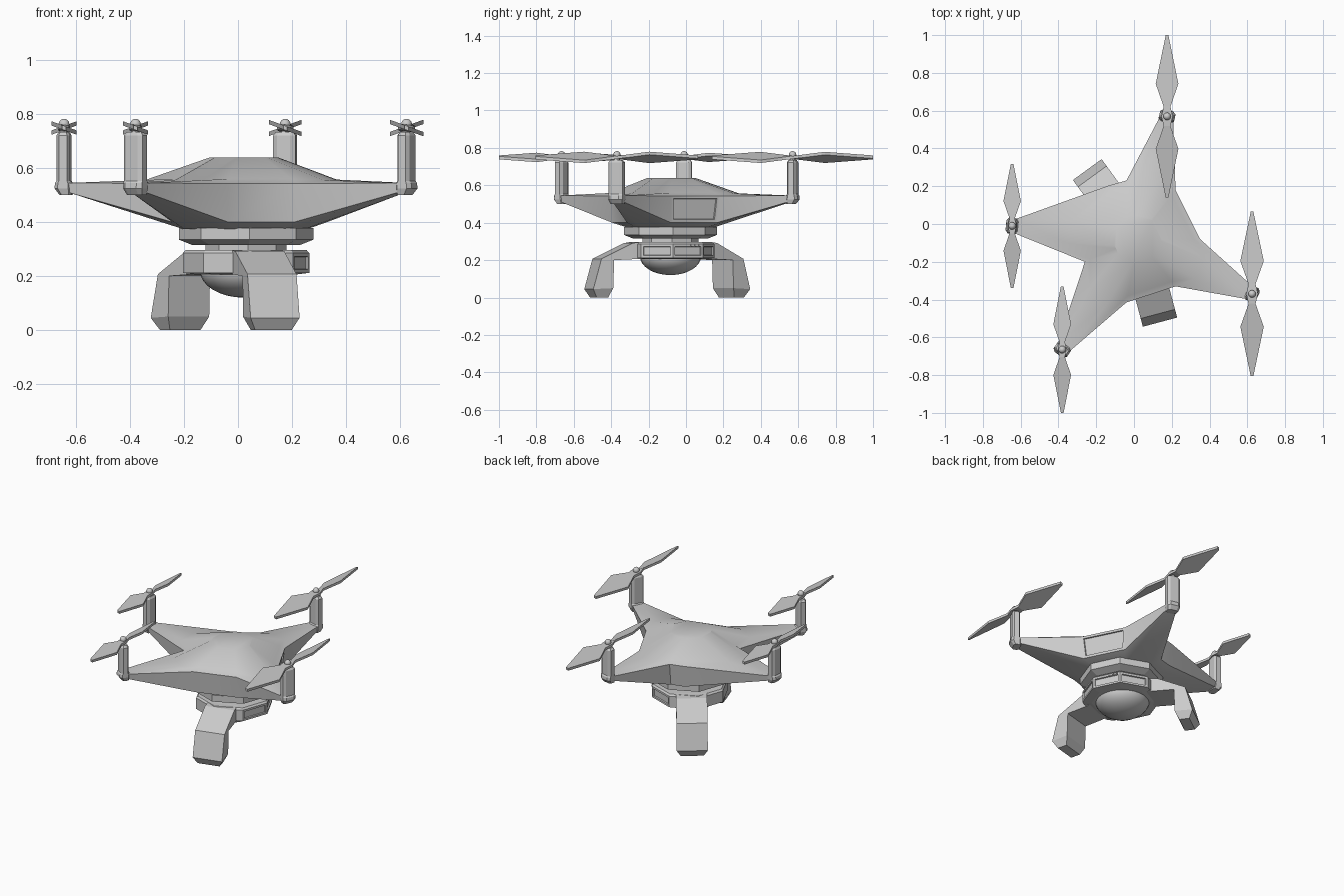
import bpy, bmesh
from math import sin, cos, tan, pi, radians, atan2, hypot
from mathutils import Vector

if "Cube" in bpy.data.objects:
    bpy.data.objects.remove(bpy.data.objects["Cube"])

CX, CY = 0.02, -0.08          # hull centre
GX, GY = 0.03, -0.083         # gimbal centre


def loft(name, rings, insets=(), smooth=None, inset=(0.018, -0.008)):
    """Skin a stack of equal-length rings, cap both ends, recess chosen panels."""
    bm = bmesh.new()
    vs = [[bm.verts.new(p) for p in ring] for ring in rings]
    n = len(rings[0])
    walls = {}
    for k in range(len(vs) - 1):
        for i in range(n):
            j = (i + 1) % n
            walls[k, i] = bm.faces.new((vs[k][i], vs[k][j], vs[k + 1][j], vs[k + 1][i]))
    bm.faces.new(vs[0][::-1])
    bm.faces.new(vs[-1])
    bmesh.ops.recalc_face_normals(bm, faces=bm.faces)
    for key in insets:
        bmesh.ops.inset_individual(bm, faces=[walls[key]], thickness=inset[0], depth=0)
        bmesh.ops.inset_individual(bm, faces=[walls[key]], thickness=0.003, depth=inset[1])
    me = bpy.data.meshes.new(name)
    bm.to_mesh(me)
    bm.free()
    ob = bpy.data.objects.new(name, me)
    bpy.context.collection.objects.link(ob)
    if smooth:
        finish(ob, smooth)
    return ob


def finish(ob, angle):
    bpy.ops.object.select_all(action='DESELECT')
    ob.select_set(True)
    bpy.context.view_layer.objects.active = ob
    bpy.ops.object.shade_smooth_by_angle(angle=radians(angle))


def polar(a, r, lat, z, cx=CX, cy=CY):
    return Vector((cx + r * cos(a) - lat * sin(a), cy + r * sin(a) + lat * cos(a), z))


def octagon(r, z, turn=3):
    return [polar(radians(turn + 45 * i), r, 0, z, GX, GY) for i in range(8)]


# Rotor positions: x, y, blade half length, blade half width
rotors = {"front_right": (0.625, -0.37, 0.435, 0.062), "back_right": (0.175, 0.57, 0.43, 0.06),
          "back_left": (-0.645, -0.01, 0.328, 0.046), "front_left": (-0.38, -0.665, 0.335, 0.047)}
# Waist corners of the hull following each rotor, counter-clockwise
waists = [[(0.35, -0.08), (0.22, 0.18)], [(-0.04, 0.23), (-0.13, 0.205)],
          [(-0.26, -0.2)], [(-0.04, -0.415), (0.22, -0.33)]]

# Star-shaped hull: bottom, lower rim, upper rim, shoulder, crown
rings = [[], [], [], [], []]
for (x, y, _, _), waist in zip(rotors.values(), waists):
    a, r = atan2(y - CY, x - CX), hypot(x - CX, y - CY)
    for s in (-1, 1):
        for ring, (rr, lat, z) in zip(rings, ((0.22, 0.07, 0.375), (r - 0.02, 0.033, 0.51),
                                              (r - 0.01, 0.036, 0.545), (0.36, 0.06, 0.556),
                                              (0.12, 0.045, 0.64))):
            ring.append(polar(a, rr, s * lat, z))
    for wx, wy in waist:
        a, r = atan2(wy - CY, wx - CX), hypot(wx - CX, wy - CY)
        for ring, (rr, z) in zip(rings, ((0.24, 0.375), (r * 0.94, 0.4), (r, 0.543),
                                         (r * 0.9, 0.56), (0.125, 0.64))):
            ring.append(polar(a, rr, 0, z))
loft("hull", rings, [(1, 2)], 28, (0.022, -0.008))

# Stepped collar and neck under the hull
loft("collar", [octagon(0.15, 0.29), octagon(0.15, 0.315), octagon(0.2, 0.315),
                octagon(0.25, 0.335), octagon(0.25, 0.378)])

# Gimbal housing with recessed panels
loft("gimbal_housing", [octagon(0.18, 0.205), octagon(0.235, 0.212),
                        octagon(0.235, 0.285), octagon(0.225, 0.296)],
     [(1, 0), (1, 1), (1, 7)])
for i in range(3):
    bpy.ops.mesh.primitive_cube_add(size=0.01, location=polar(radians(25.5), 0.217, 0.02 + 0.024 * i, 0.279, GX, GY),
                                    rotation=(0, 0, radians(25.5)))
    bpy.context.object.name = "indicator_stud"

# Camera dome
bpy.ops.mesh.primitive_uv_sphere_add(segments=32, ring_count=16, radius=1, location=(GX - 0.008, GY, 0.22))
dome = bpy.context.object
dome.name = "camera_dome"
dome.scale = (0.163, 0.163, 0.1)
finish(dome, 40)

# Two bent legs mirrored about the hull axis: inner r, z, outer r, z, half width
sections = [(0.17, 0.208, 0.17, 0.297, 0.093), (0.23, 0.205, 0.235, 0.292, 0.094),
            (0.34, 0.2, 0.41, 0.207, 0.094), (0.345, 0.05, 0.455, 0.045, 0.094),
            (0.367, 0.0, 0.43, 0.0, 0.07)]
for name, deg in (("front_leg", -75), ("back_leg", 126)):
    a = radians(deg)
    loft(name, [[polar(a, ri, -w, zi), polar(a, ri, w, zi), polar(a, ro, w, zo), polar(a, ro, -w, zo)]
                for ri, zi, ro, zo, w in sections])

for name, (x, y, length, width) in rotors.items():
    a = atan2(y - CY, x - CX)

    # Motor post with a heel at the arm tip
    def plate(half_r, half_w, z, shift=0.0):
        return [polar(a, shift + i * half_r, j * half_w, z, x, y)
                for i, j in ((-1, -.6), (-.6, -1), (.6, -1), (1, -.6), (1, .6), (.6, 1), (-.6, 1), (-1, .6))]
    loft(name + "_post", [plate(0.022, 0.034, 0.5, -0.008), plate(0.033, 0.042, 0.525),
                          plate(0.031, 0.042, 0.545), plate(0.025, 0.042, 0.553),
                          plate(0.025, 0.042, 0.722), plate(0.018, 0.032, 0.735)])

    # Two pitched blades: fraction of length, half width
    for s, side in ((-1, "front"), (1, "back")):
        pitch = tan(radians(20)) * s
        blade = []
        for f, w in ((0, width * 0.5), (0.12, width * 0.3), (0.4, width), (1, 0.007)):
            yy = y + s * f * length
            k = 0 if f == 0 else pitch
            blade.append([(x + i * w, yy, 0.75 + i * w * k + t)
                          for i, t in ((-1, -.009), (1, -.009), (1, .007), (-1, .007))])
        loft(name + "_" + side + "_blade", blade)

    # Hub and spinner
    bpy.ops.mesh.primitive_cylinder_add(vertices=8, radius=0.016, depth=0.05, location=(x, y, 0.74))
    bpy.context.object.name = name + "_hub"
    bpy.ops.mesh.primitive_uv_sphere_add(segments=12, ring_count=8, radius=0.02, location=(x, y, 0.763))
    bpy.context.object.name = name + "_spinner"
    finish(bpy.context.object, 50)
